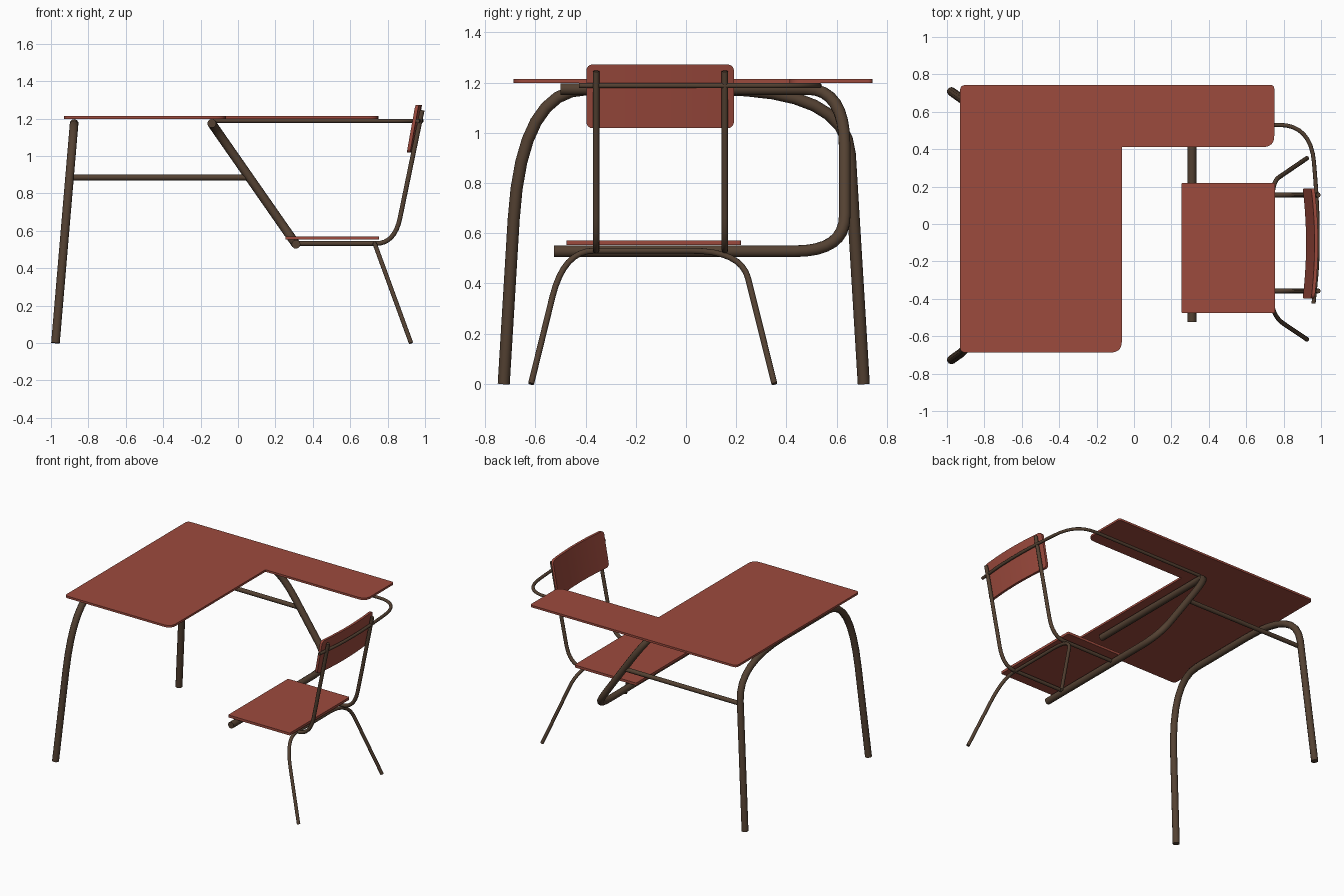
import bpy, bmesh, math
from mathutils import Vector

if "Cube" in bpy.data.objects:
    bpy.data.objects.remove(bpy.data.objects["Cube"])


def material(name, rgb):
    m = bpy.data.materials.new(name)
    m.diffuse_color = (*rgb, 1)
    m.use_nodes = True
    m.node_tree.nodes["Principled BSDF"].inputs["Base Color"].default_value = m.diffuse_color
    return m


RED = material("red board", (0.335, 0.069, 0.047))
BROWN = material("brown metal", (0.088, 0.053, 0.032))


def rounded(points, steps=8):
    """Path through points; a point may be (co, cut_in, cut_out) for a soft corner."""
    pos = [Vector(p[0]) if isinstance(p[0], (tuple, Vector)) else Vector(p) for p in points]
    out = []
    for i, p in enumerate(points):
        if not isinstance(p[0], (tuple, Vector)):
            out.append(pos[i])
            continue
        c = pos[i]
        a = c + (pos[i - 1] - c).normalized() * p[1]
        b = c + (pos[(i + 1) % len(pos)] - c).normalized() * p[2]
        for k in range(steps + 1):
            t = k / steps
            out.append(a * (1 - t) ** 2 + c * 2 * t * (1 - t) + b * t * t)
    return out


def finish(obj, mat, angle=40):
    bpy.ops.object.select_all(action='DESELECT')
    obj.select_set(True)
    bpy.context.view_layer.objects.active = obj
    if obj.type == 'CURVE':
        bpy.ops.object.convert(target='MESH')
        obj = bpy.context.object
    obj.data.materials.clear()
    obj.data.materials.append(mat)
    bpy.ops.object.shade_smooth_by_angle(angle=math.radians(angle))


def tube(name, points, radius):
    cu = bpy.data.curves.new(name, 'CURVE')
    cu.dimensions = '3D'
    cu.bevel_depth = radius
    cu.bevel_resolution = 3
    cu.use_fill_caps = True
    path = rounded(points)
    sp = cu.splines.new('POLY')
    sp.points.add(len(path) - 1)
    for q, p in zip(sp.points, path):
        q.co = (*p, 1)
    obj = bpy.data.objects.new(name, cu)
    bpy.context.collection.objects.link(obj)
    finish(obj, BROWN)


def mesh_object(name, bm, mat):
    bmesh.ops.recalc_face_normals(bm, faces=bm.faces)
    me = bpy.data.meshes.new(name)
    bm.to_mesh(me)
    bm.free()
    obj = bpy.data.objects.new(name, me)
    bpy.context.collection.objects.link(obj)
    finish(obj, mat)


def board(name, corners, z0, z1):
    """Flat board from (x, y, corner radius) entries."""
    path = rounded([((x, y, z0), r, r) if r else (x, y, z0) for x, y, r in corners])
    bm = bmesh.new()
    face = bm.faces.new([bm.verts.new(p) for p in path])
    ext = bmesh.ops.extrude_face_region(bm, geom=[face])
    bmesh.ops.translate(bm, vec=(0, 0, z1 - z0),
                        verts=[v for v in ext['geom'] if isinstance(v, bmesh.types.BMVert)])
    mesh_object(name, bm, mat=RED)


# L-shaped desk top and seat
board("desk_top", [(-0.93, -0.687, 0.03), (-0.065, -0.687, 0.06), (-0.065, 0.412, 0),
                   (0.75, 0.412, 0.06), (0.75, 0.743, 0.02), (-0.93, 0.743, 0.03)], 1.199, 1.214)
board("seat", [(0.253, -0.476, 0.01), (0.755, -0.476, 0.01),
               (0.755, 0.219, 0.01), (0.253, 0.219, 0.01)], 0.553, 0.571)


# Desk leg hoop, leaning in one plane
def desk_leg(y, z):
    return (-0.976 + 0.085 * z, y, z)


tube("desk_legs", [desk_leg(-0.726, 0), (desk_leg(-0.655, 1.173), 0.52, 0.26),
                   (desk_leg(0.637, 1.173), 0.52, 0.26), desk_leg(0.708, 0)], 0.024)

# Slanted main tube joining desk and seat
tube("main_frame", [(-0.14, -0.5, 1.174), ((-0.14, 0.632, 1.174), 0.15, 0.28),
                    ((0.31, 0.632, 0.528), 0.17, 0.2), (0.31, -0.525, 0.528)], 0.024)

# Side rail between desk leg and main tube
tube("side_rail", [(-0.9, 0.638, 0.885), (0.06, 0.632, 0.885)], 0.016)

# Backrest uprights
for side, y in (("left", -0.358), ("right", 0.155)):
    tube("back_upright_" + side, [(0.3, y, 0.532), ((0.838, y, 0.532), 0.1, 0.14),
                                  (0.985, y, 1.245)], 0.013)


# Chair leg hoop, splayed backwards
def chair_leg(y, z):
    return (0.925 - 0.365 * z, y, z)


tube("chair_legs", [chair_leg(-0.617, 0), (chair_leg(-0.487, 0.53), 0.2, 0.12),
                    (chair_leg(0.22, 0.53), 0.2, 0.12), chair_leg(0.352, 0)], 0.012)

# Rod under the arm that wraps around behind the backrest
tube("arm_rod", [(-0.14, 0.53, 1.188), ((0.945, 0.53, 1.188), 0.17, 0.2),
                 ((0.982, 0.1, 1.188), 0.22, 0.15), ((0.982, -0.2, 1.188), 0.12, 0.1),
                 (0.96, -0.425, 1.188)], 0.011)

# Curved, tilted backrest panel with rounded corners
bm = bmesh.new()
y_mid, half, r, rows = -0.103, 0.294, 0.025, []
cols = [1 - r / half * (1 - math.sin(k * math.pi / 8)) for k in range(4, -1, -1)]
cols = [-c for c in cols] + [k / 6 * 0.915 for k in range(-5, 6)] + cols[::-1]
for u in sorted(cols):
    edge = max(0, abs(u) * half - (half - r))
    drop = r - math.sqrt(max(0, r * r - edge * edge))
    ring = []
    for dx, z in ((-0.009, 1.018 + drop), (0.009, 1.018 + drop),
                  (0.009, 1.272 - drop), (-0.009, 1.272 - drop)):
        x = 0.929 + (z - 1.018) * 0.18 - 0.018 * u * u + dx
        ring.append(bm.verts.new((x, y_mid + half * u, z)))
    rows.append(ring)
for a, b in zip(rows, rows[1:]):
    for k in range(4):
        bm.faces.new((a[k], a[(k + 1) % 4], b[(k + 1) % 4], b[k]))
bm.faces.new(rows[0])
bm.faces.new(rows[-1])
mesh_object("backrest", bm, RED)
